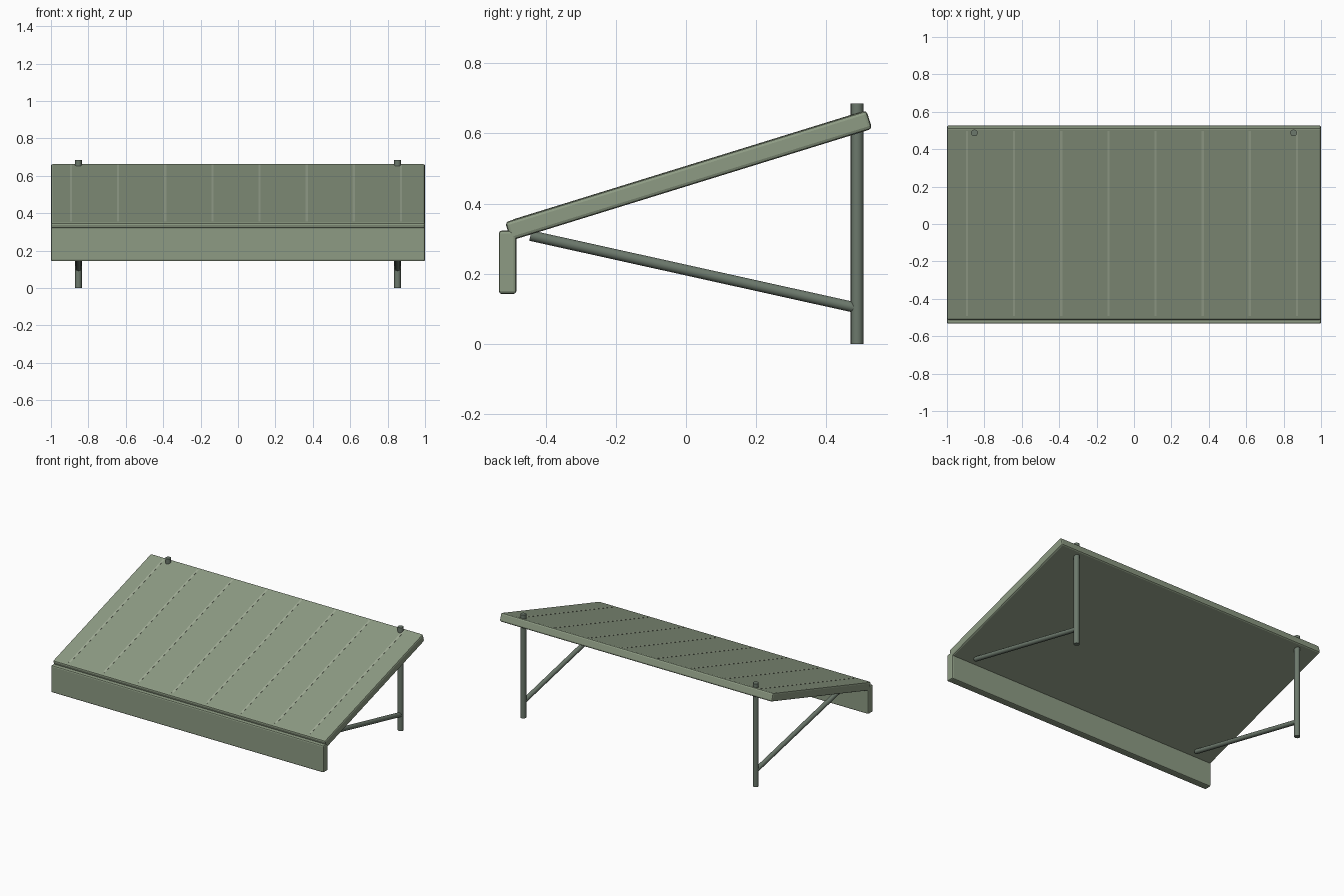
import bpy
from math import radians
from mathutils import Vector, Matrix

if "Cube" in bpy.data.objects:
    bpy.data.objects.remove(bpy.data.objects["Cube"])


def material(name, rgb):
    m = bpy.data.materials.new(name)
    m.diffuse_color = (*rgb, 1)
    m.use_nodes = True
    m.node_tree.nodes["Principled BSDF"].inputs["Base Color"].default_value = m.diffuse_color
    return m


canopy_mat = material("canopy_green", (0.27, 0.33, 0.23))
seam_mat = material("seam_green", (0.36, 0.42, 0.31))
frame_mat = material("frame_green", (0.15, 0.19, 0.15))


def box(name, size, matrix, mat, bevel=0):
    bpy.ops.mesh.primitive_cube_add(size=1)
    o = bpy.context.object
    o.name = name
    o.data.transform(Matrix.Diagonal((*size, 1)))
    o.matrix_world = matrix
    o.data.materials.append(mat)
    if bevel:
        b = o.modifiers.new("bevel", 'BEVEL')
        b.width = bevel
        b.segments = 2
    return o


def tube(name, a, b, radius):
    a, b = Vector(a), Vector(b)
    bpy.ops.mesh.primitive_cylinder_add(
        vertices=16, radius=radius, depth=(b - a).length, location=(a + b) / 2,
        rotation=(b - a).to_track_quat('Z', 'Y').to_euler())
    o = bpy.context.object
    o.name = name
    o.data.materials.append(frame_mat)
    bpy.ops.object.shade_smooth_by_angle(angle=radians(40))
    return o


# Sloping canopy panel
slope = Matrix.Translation((0, 0.0075, 0.48)) @ Matrix.Rotation(0.3, 4, 'X')
box("canopy_panel", (2, 1.077, 0.055), slope, canopy_mat, 0.01)

# Thin seams lying on the panel
for i in range(8):
    place = slope @ Matrix.Translation((-0.893 + 0.252 * i, 0.003, 0.0265))
    box(f"panel_seam_{i + 1}", (0.012, 1.035, 0.004), place, seam_mat)

# Hanging front valance
box("front_valance", (2, 0.05, 0.18), Matrix.Translation((0, -0.508, 0.233)),
    canopy_mat, 0.008)

# Wall posts and diagonal braces
for side, x in (("left", -0.853), ("right", 0.853)):
    tube(f"{side}_post", (x, 0.487, 0), (x, 0.487, 0.685), 0.018)
    tube(f"{side}_brace", (x, 0.487, 0.103), (x, -0.443, 0.309), 0.015)
